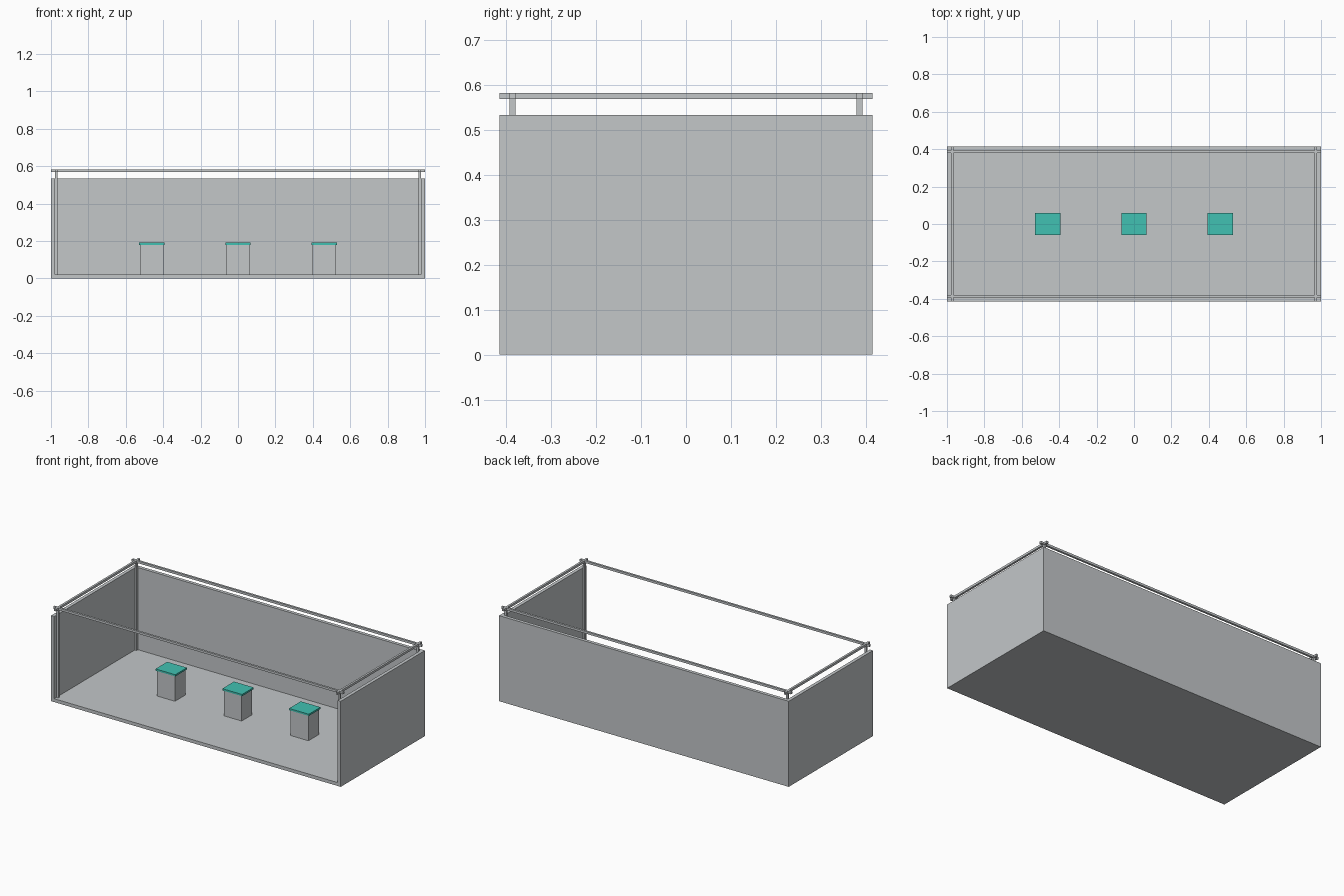
import bpy

if "Cube" in bpy.data.objects:
    bpy.data.objects.remove(bpy.data.objects["Cube"])


def material(name, rgb):
    m = bpy.data.materials.new(name)
    m.diffuse_color = (*rgb, 1.0)
    m.use_nodes = True
    m.node_tree.nodes["Principled BSDF"].inputs["Base Color"].default_value = m.diffuse_color
    return m


GREY = material("light grey", (0.546, 0.571, 0.584))
TEAL = material("teal", (0.053, 0.533, 0.447))


def box(name, x, y, z, mat=GREY):
    """Axis-aligned box from (min, max) ranges."""
    bpy.ops.mesh.primitive_cube_add(
        size=1, location=[(a + b) / 2 for a, b in (x, y, z)])
    ob = bpy.context.object
    ob.name = name
    ob.scale = [b - a for a, b in (x, y, z)]
    bpy.ops.object.transform_apply(location=False, rotation=False, scale=True)
    ob.data.materials.append(mat)
    return ob


def mirrored(lo, hi, side):
    return (lo, hi) if side > 0 else (-hi, -lo)


X, Y = 1.0, 0.415          # half length and half depth
T = 0.021                  # floor and wall thickness
WALL_TOP = 0.534
RAIL_Z = (0.569, 0.583)
POST_X, POST_Y = (0.966, 0.979), (0.380, 0.393)

# Floor, back wall and side walls (front and top are open)
box("floor", (-X, X), (-Y, Y), (0, T))
box("back_wall", (-X, X), (Y - T, Y), (T, WALL_TOP))
for side, label in ((-1, "left"), (1, "right")):
    box(label + "_wall", mirrored(X - T, X, side), (-Y, Y - T), (T, WALL_TOP))

# Corner posts and the crossing rails resting on them
for sx, lx in ((-1, "left"), (1, "right")):
    px = mirrored(*POST_X, sx)
    box(lx + "_rail", px, (-Y, Y), RAIL_Z)
    for sy, ly in ((-1, "front"), (1, "back")):
        box(f"{ly}_{lx}_post", px, mirrored(*POST_Y, sy), (T, RAIL_Z[0]))
for sy, ly in ((-1, "front"), (1, "back")):
    box(ly + "_rail", (-X, X), mirrored(*POST_Y, sy), RAIL_Z)

# Three display pedestals with teal caps
for i, cx in enumerate((-0.461, 0.0, 0.461), 1):
    box(f"pedestal_{i}", (cx - 0.0615, cx + 0.0615), (-0.0515, 0.0515), (T, 0.18))
    box(f"pedestal_cap_{i}", (cx - 0.068, cx + 0.068), (-0.0575, 0.0575),
        (0.18, 0.191), TEAL)
